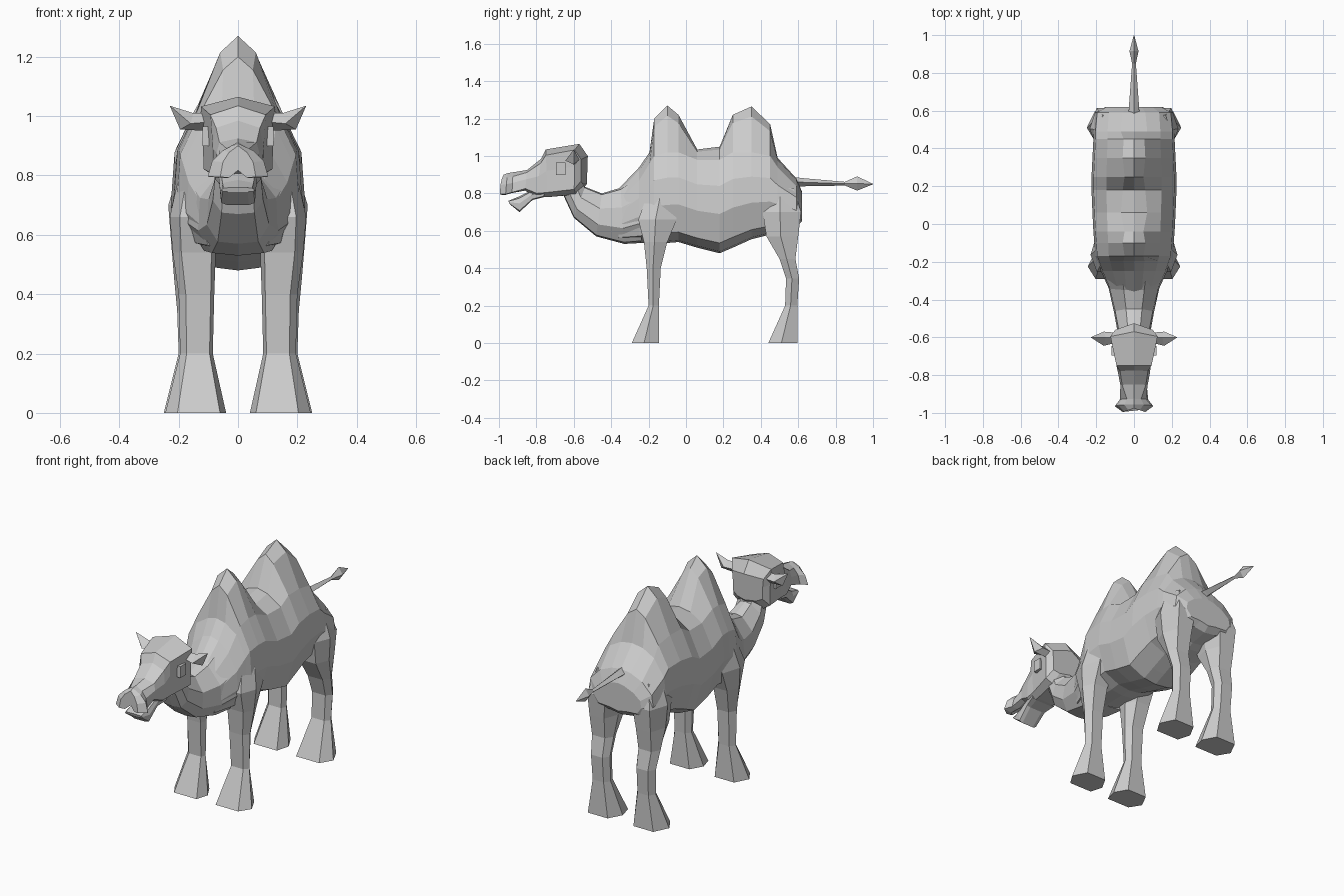
import bpy
import bmesh
from mathutils import Vector

cube = bpy.data.objects.get("Cube")
if cube:
    bpy.data.objects.remove(cube, do_unlink=True)

# Single flat hide colour
hide = bpy.data.materials.new("warm_grey_hide")
hide.use_nodes = True
GREY = (0.6, 0.6, 0.6, 1)
hide.diffuse_color = GREY
hide.node_tree.nodes["Principled BSDF"].inputs["Base Color"].default_value = GREY


def finish(name, bm):
    """Turn a bmesh into a flat shaded object."""
    bmesh.ops.recalc_face_normals(bm, faces=bm.faces)
    mesh = bpy.data.meshes.new(name)
    bm.to_mesh(mesh)
    bm.free()
    mesh.materials.append(hide)
    obj = bpy.data.objects.new(name, mesh)
    bpy.context.collection.objects.link(obj)
    return obj


def loft(name, rings):
    """Skin a list of closed rings and cap both ends."""
    bm = bmesh.new()
    loops = [[bm.verts.new(p) for p in ring] for ring in rings]
    count = len(loops[0])
    for a, b in zip(loops, loops[1:]):
        for i in range(count):
            j = (i + 1) % count
            bm.faces.new((a[i], a[j], b[j], b[i]))
    bm.faces.new(loops[0])
    bm.faces.new(loops[-1])
    return finish(name, bm)


def mirrored(half):
    """Close a half outline that starts and ends on the centre plane."""
    other = [Vector((-p[0], p[1], p[2])) for p in reversed(half[1:-1])]
    return [Vector(p) for p in half] + other


def slanted(top, bottom, width, profile, sweep=0):
    """Ring between a top and a bottom (y, z) point; sweep pulls the sides forward."""
    half = []
    for side, rise in profile:
        y = bottom[0] + (top[0] - bottom[0]) * rise - sweep * side
        z = bottom[1] + (top[1] - bottom[1]) * rise
        half.append((side * width, y, z))
    return mirrored(half)


def flip(ring, side):
    return [Vector((p[0] * side, p[1], p[2])) for p in ring]


# Body with two humps: y, belly, shoulder, crest, half width, crest half width
def body_ring(y, belly, shoulder, crest, width, ridge):
    rise = shoulder - belly
    return mirrored([
        (0, y, belly),
        (width * .35, y, belly + .01),
        (width * .8, y, belly + rise * .11),
        (width, y, belly + rise * .42),
        (width * .95, y, belly + rise * .72),
        (width * .65, y, shoulder),
        (ridge, y, crest - (crest - shoulder) * .22),
        (0, y, crest),
    ])


body_sections = [
    (-.36, .54, .76, .825, .125, .04),
    (-.25, .535, .87, .94, .175, .05),
    (-.195, .535, .96, 1.02, .195, .055),
    (-.17, .535, 1.0, 1.2, .205, .05),
    (-.10, .535, 1.02, 1.27, .21, .06),
    (-.04, .54, 1.02, 1.22, .215, .05),
    (.06, .51, .98, 1.035, .22, .07),
    (.18, .48, .98, 1.05, .225, .06),
    (.25, .51, 1.02, 1.22, .225, .05),
    (.35, .555, 1.02, 1.265, .22, .06),
    (.45, .58, 1.0, 1.17, .215, .055),
    (.49, .6, .94, .99, .215, .07),
    (.59, .62, .84, .88, .205, .06),
    (.62, .65, .78, .81, .15, .04),
]
loft("body", [body_ring(*s) for s in body_sections])

# Neck curving forward and up into the head
neck_profile = [(0, 0), (.65, .03), (1, .28), (.95, .65), (.4, .97), (0, 1)]
neck_sections = [
    ((-.56, .88), (-.66, .8), .075),
    ((-.54, .835), (-.6, .67), .085),
    ((-.45, .8), (-.48, .57), .105),
    ((-.35, .83), (-.33, .53), .135),
    ((-.22, .92), (-.24, .535), .175),
]
loft("neck", [slanted(*s, neck_profile) for s in neck_sections])

# Head with a broad pointed crown and a muzzle flaring at the split lip
crown = [(0, 0), (.6, 0), (.93, .1), (.95, .55), (1, .88), (0, 1)]
muzzle = [(0, 0), (.6, 0), (.95, .1), (1, .55), (.87, .88), (0, 1)]
lip = [(0, .25), (.5, .02), (1, .05), (.85, .5), (.5, .8), (0, 1)]
head_sections = [
    ((-.525, 1.0), (-.53, .85), .1, crown, .035),
    ((-.57, 1.065), (-.575, .795), .125, crown, .025),
    ((-.75, 1.035), (-.74, .78), .093, crown),
    ((-.775, .985), (-.8, .78), .085, muzzle),
    ((-.85, .925), (-.86, .815), .072, muzzle),
    ((-.925, .913), (-.93, .8), .075, lip),
    ((-.955, .908), (-.965, .79), .102, lip),
    ((-.975, .9), (-.975, .79), .06, lip, .02),
]
loft("head", [slanted(*s) for s in head_sections])

# Open lower jaw
jaw_sections = [
    ((-.75, .84), (-.76, .78), .08),
    ((-.83, .815), (-.82, .765), .065),
    ((-.89, .785), (-.89, .7), .06),
    ((-.95, .76), (-.945, .745), .055),
]
loft("lower_jaw", [slanted(*s, muzzle) for s in jaw_sections])


# Legs: z, front y, back y, inner x, outer x
def leg_ring(z, front, back, inner, outer):
    outline = [(.1, 0), (.8, 0), (1, .45), (.8, 1), (.2, 1), (0, .5)]
    return [Vector((inner + (outer - inner) * u, front + (back - front) * v, z))
            for u, v in outline]


front_leg = [
    (0, -.29, -.145, .04, .245),
    (.2, -.2, -.145, .085, .195),
    (.4, -.21, -.135, .08, .2),
    (.54, -.225, -.1, .075, .22),
    (.66, -.255, -.05, .06, .23),
    (.84, -.19, -.05, .06, .19),
]
hind_leg = [
    (0, .44, .595, .04, .25),
    (.2, .53, .595, .085, .2),
    (.345, .535, .605, .085, .205),
    (.45, .5, .585, .08, .215),
    (.57, .43, .6, .07, .225),
    (.7, .41, .615, .05, .235),
    (.83, .44, .575, .05, .195),
]

# Paired parts
for label, side in (("left", 1), ("right", -1)):
    for part, sections in (("front_leg", front_leg), ("hind_leg", hind_leg)):
        loft(f"{label}_{part}", [flip(leg_ring(*s), side) for s in sections])

    # Pointed ear
    ear_base = [(.09, -.6, 1.01), (.1, -.63, .98), (.1, -.6, .95), (.1, -.575, .98)]
    ear_mid = [(.15, -.6, 1.01), (.16, -.645, .975), (.195, -.6, .955), (.16, -.57, .98)]
    tip = Vector((.23, -.6, 1.035))
    ear_tip = [tip + (Vector(p) - tip) * .02 for p in ear_mid]
    loft(f"{label}_ear", [flip(r, side) for r in (ear_base, ear_mid, ear_tip)])

    # Blocky eye lid
    bm = bmesh.new()
    bmesh.ops.create_cube(bm, size=1)
    bmesh.ops.scale(bm, vec=(.04, .05, .065), verts=bm.verts)
    bmesh.ops.translate(bm, vec=(.1 * side, -.67, .932), verts=bm.verts)
    finish(f"{label}_eye", bm)

# Tail with a tuft: y, z, half width, half height
tail_sections = [
    (.56, .86, .03, .03),
    (.62, .86, .027, .022),
    (.85, .852, .01, .01),
    (.915, .853, .024, .038),
    (1.0, .85, .001, .001),
]
loft("tail", [[(0, y, z + h), (w, y, z), (0, y, z - h), (-w, y, z)]
              for y, z, w, h in tail_sections])
